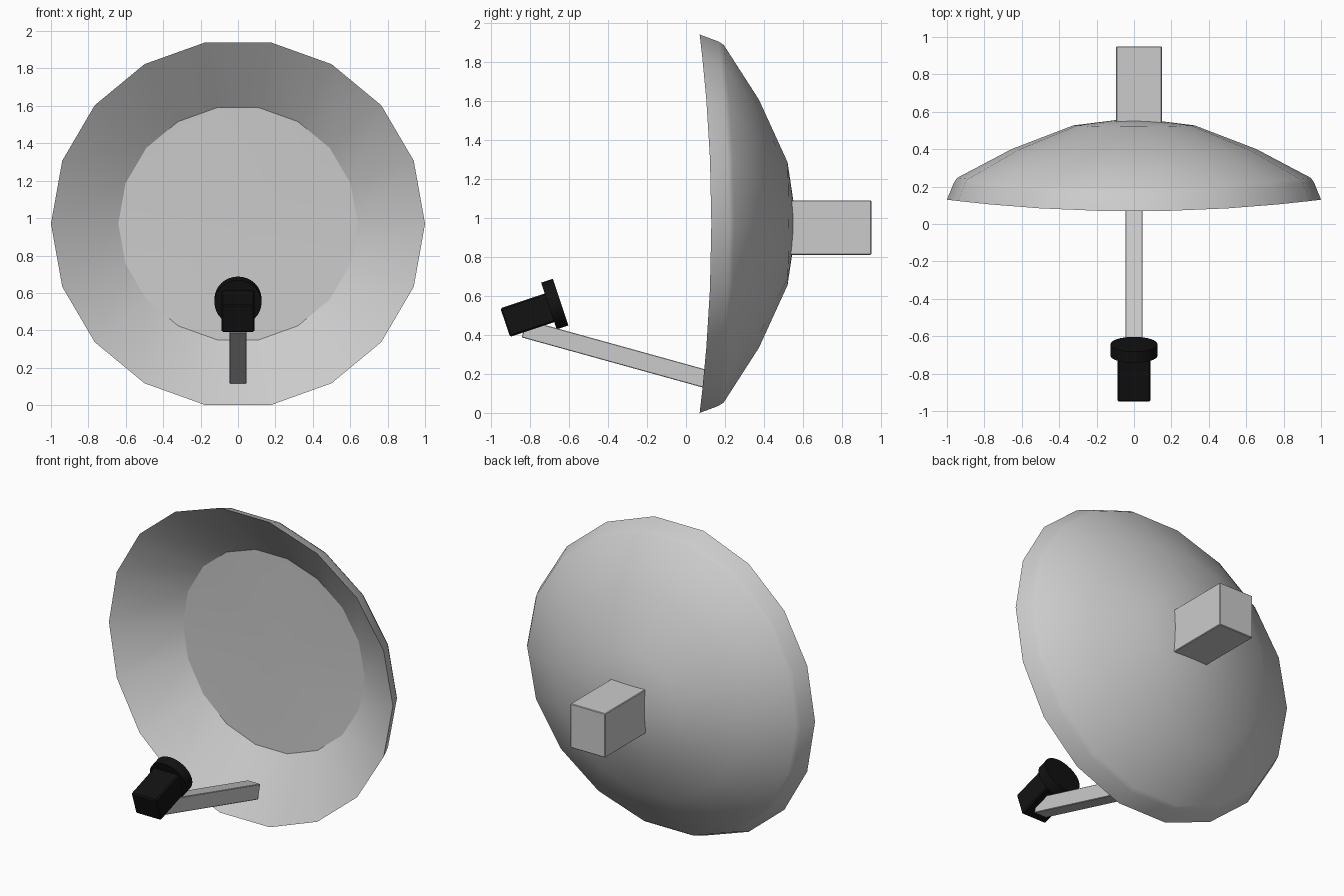
import bpy, bmesh, math
from mathutils import Matrix

if "Cube" in bpy.data.objects:
    bpy.data.objects.remove(bpy.data.objects["Cube"])

CZ, SIDES = 0.97, 18


def finish(name, bm, angle=30, mat=None):
    bmesh.ops.recalc_face_normals(bm, faces=bm.faces)
    me = bpy.data.meshes.new(name)
    bm.to_mesh(me)
    bm.free()
    ob = bpy.data.objects.new(name, me)
    bpy.context.collection.objects.link(ob)
    if mat:
        me.materials.append(mat)
    bpy.ops.object.select_all(action='DESELECT')
    ob.select_set(True)
    bpy.context.view_layer.objects.active = ob
    bpy.ops.object.shade_smooth_by_angle(angle=math.radians(angle))
    return ob


def box(name, size, center, tilt=0, bevel=0.004, mat=None):
    bm = bmesh.new()
    bmesh.ops.create_cube(bm, size=1)
    bmesh.ops.scale(bm, vec=size, verts=bm.verts)
    bmesh.ops.bevel(bm, geom=bm.edges[:], offset=bevel, segments=1, affect='EDGES')
    bm.transform(Matrix.Translation(center) @ Matrix.Rotation(tilt, 4, 'X'))
    return finish(name, bm, 30, mat)


# Dish: 18-sided rings (radius, depth), bowed forward at top and bottom
def dish_point(bm, r, y, a):
    x, z = r * math.cos(a), 0.985 * r * math.sin(a)
    return bm.verts.new((x, y - 0.06 * (z / 0.97) ** 2, CZ + z))


bm = bmesh.new()
profile = [(0.64, 0.36), (1.0, 0.13), (0.963, 0.222), (0.945, 0.247),
           (0.655, 0.40), (0.325, 0.527)]
rings = [[dish_point(bm, r, y, math.tau * i / SIDES) for i in range(SIDES)]
         for r, y in profile]
inner = dish_point(bm, 0, 0.345, 0)
back = dish_point(bm, 0, 0.568, 0)
for i in range(SIDES):
    j = (i + 1) % SIDES
    for a, b in zip(rings, rings[1:]):
        bm.faces.new((a[i], a[j], b[j], b[i]))
    bm.faces.new((rings[0][i], rings[0][j], inner))
    bm.faces.new((rings[-1][i], rings[-1][j], back))
finish("dish", bm, 29)

# Mounting block on the back
box("rear_mount", (0.245, 0.45, 0.28), (0.027, 0.725, 0.95))

# Arm from the lower dish to the receiver
y0, y1, slope = -0.83, 0.15, -0.277
ym = (y0 + y1) / 2
box("feed_arm", (0.09, (y1 - y0) * math.hypot(1, slope), 0.093),
    (0, ym, 0.18 + slope * (ym - 0.08)), math.atan(slope), 0.003)

# Black receiver body and round cap, tilted up towards the dish
black = bpy.data.materials.new("black_plastic")
black.diffuse_color = (0.006, 0.006, 0.006, 1)
black.use_nodes = True
black.node_tree.nodes["Principled BSDF"].inputs["Base Color"].default_value = black.diffuse_color
tilt = math.radians(18.5)
d = (math.cos(tilt), math.sin(tilt))
box("receiver_body", (0.178, 0.25, 0.155),
    (0, -0.927 + 0.125 * d[0], 0.463 + 0.125 * d[1]), tilt, 0.008, black)
bm = bmesh.new()
bmesh.ops.create_cone(bm, cap_ends=True, segments=32, radius1=0.126,
                      radius2=0.126, depth=0.063)
bm.transform(Matrix.Translation((0, -0.673, 0.558))
             @ Matrix.Rotation(tilt + math.pi / 2, 4, 'X'))
finish("receiver_cap", bm, 30, black)
